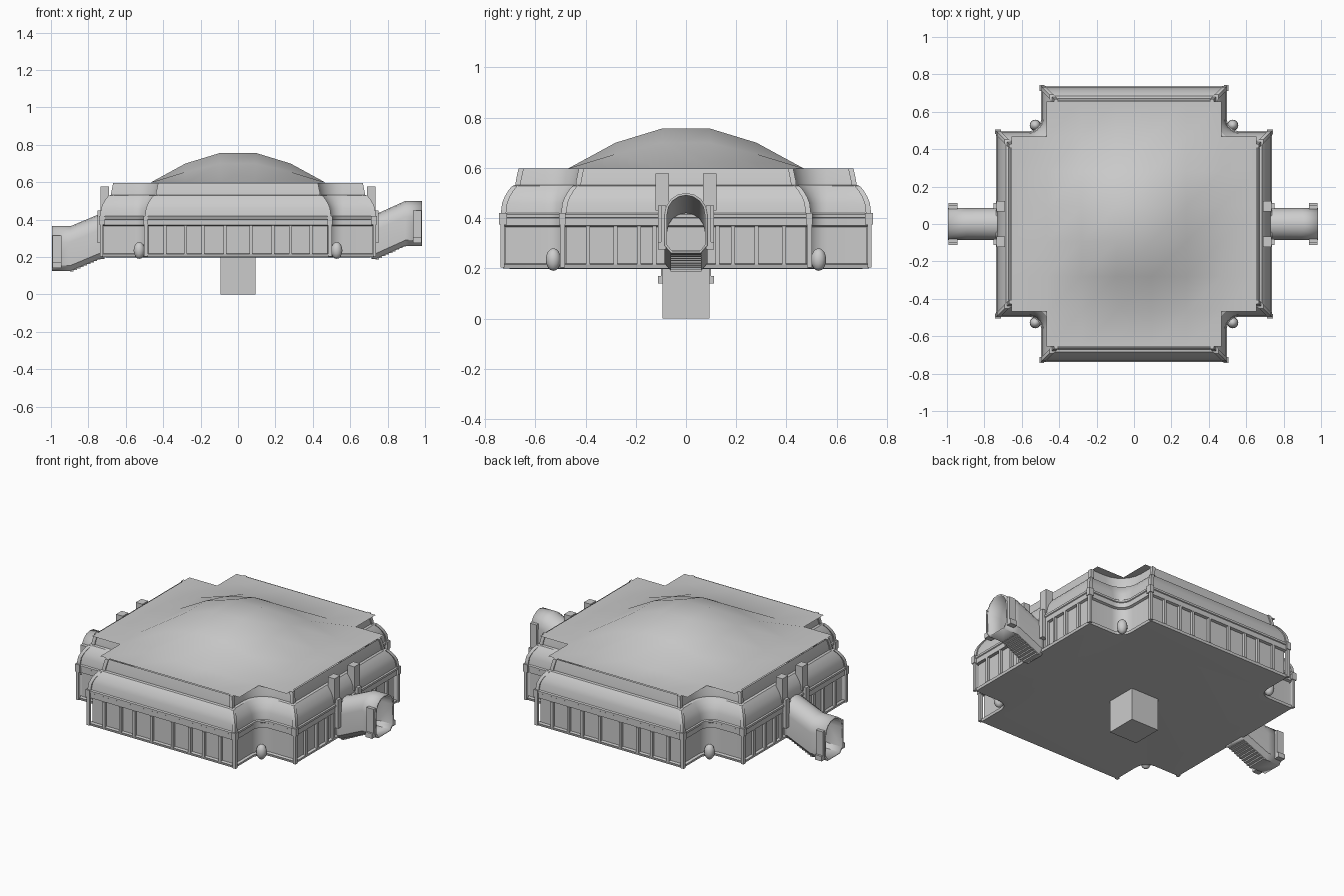
import bpy, bmesh, math
from mathutils import Matrix

if "Cube" in bpy.data.objects:
    bpy.data.objects.remove(bpy.data.objects["Cube"])

grey = bpy.data.materials.new("plain_grey")
grey.use_nodes = True
grey.diffuse_color = (0.6, 0.6, 0.6, 1)
grey.node_tree.nodes["Principled BSDF"].inputs["Base Color"].default_value = (0.6, 0.6, 0.6, 1)

OUT, ARM, FIL = 0.74, 0.5, 0.56    # arm reach, arm half width, fillet centre


def finish(name, bm, angle=None, recalc=True):
    if recalc:
        bmesh.ops.recalc_face_normals(bm, faces=bm.faces)
    mesh = bpy.data.meshes.new(name)
    bm.to_mesh(mesh)
    bm.free()
    mesh.materials.append(grey)
    ob = bpy.data.objects.new(name, mesh)
    bpy.context.collection.objects.link(ob)
    if angle:
        bpy.ops.object.select_all(action='DESELECT')
        ob.select_set(True)
        bpy.context.view_layer.objects.active = ob
        bpy.ops.object.shade_smooth_by_angle(angle=math.radians(angle))
    return ob


def add_box(bm, lo, hi, turn=0):
    size = [b - a for a, b in zip(lo, hi)]
    mid = [(a + b) / 2 for a, b in zip(lo, hi)]
    m = Matrix.Rotation(turn, 4, 'Z') @ Matrix.Translation(mid) @ Matrix.Diagonal((*size, 1))
    bmesh.ops.create_cube(bm, size=1, matrix=m)


def loft(bm, rings, cap_first=False, closed=True):
    rows = [[bm.verts.new(p) for p in ring] for ring in rings]
    n = len(rows[0])
    for a, b in zip(rows, rows[1:]):
        for i in range(n if closed else n - 1):
            j = (i + 1) % n
            bm.faces.new((a[i], a[j], b[j], b[i]))
    if cap_first:
        bm.faces.new(rows[0][::-1])
    return rows


def plan(d, z):
    """Cross-shaped outline with rounded inner corners, inset by d."""
    quarter = [(OUT - d, ARM - d)]
    r = FIL - ARM + d
    for k in range(7):
        a = math.radians(270 - 15 * k)
        quarter.append((FIL + r * math.cos(a), FIL + r * math.sin(a)))
    quarter.append((ARM - d, OUT - d))
    ring = []
    for q in range(4):
        for x, y in quarter:
            for _ in range(q):
                x, y = -y, x
            ring.append((x, y, z))
    return ring


# Walls: base band, recessed wall, cornice, curved eave and upper step
COVE = [(0.01, 0.42), (0.015, 0.46), (0.025, 0.485), (0.04, 0.51), (0.055, 0.528),
        (0.068, 0.532), (0.07, 0.55), (0.08, 0.597)]
BASE = [(0.06, 0.197), (0.012, 0.2), (0.008, 0.215), (0.022, 0.22), (0.022, 0.365),
        (0.008, 0.37), (0.008, 0.4), (0.003, 0.403), (0.003, 0.415)]
bm = bmesh.new()
loft(bm, [plan(d, z) for d, z in BASE + COVE], cap_first=True)
finish("walls", bm, 30, recalc=False)

# Roof: square grid without its corner cells, raised into a low dome
CELL = 1.31 / 7
HEIGHT = {(0, 0): 0.757, (0, 1): 0.70, (1, 0): 0.70, (1, 1): 0.655}
bm = bmesh.new()
grid = {}
for i in range(8):
    for j in range(8):
        ring = tuple(int(abs(k - 3.5)) for k in (i, j))
        if ring != (3, 3):
            grid[i, j] = bm.verts.new(((i - 3.5) * CELL, (j - 3.5) * CELL, HEIGHT.get(ring, 0.598)))
for i in range(7):
    for j in range(7):
        keys = [(i, j), (i + 1, j), (i + 1, j + 1), (i, j + 1)]
        if all(k in grid for k in keys):
            bm.faces.new([grid[k] for k in keys])
finish("domed_roof", bm, 60, recalc=False)

# Ribs and corner posts around the lower wall
ribs, posts, trim = bmesh.new(), bmesh.new(), bmesh.new()
for q in range(4):
    turn = q * math.pi / 2
    for s in (-1, 1):
        for y in (0.07, 0.187, 0.28, 0.39):
            if q % 2 == 0 and y < 0.1:
                y = 0.125
            add_box(ribs, (0.7, s * y - 0.008, 0.215), (0.734, s * y + 0.008, 0.368), turn)
        c = s * 0.492
        add_box(posts, (0.722, c - 0.01, 0.203), (0.739, c + 0.01, 0.42), turn)
        add_box(posts, (0.712, c - 0.014, 0.375), (0.744, c + 0.012, 0.42), turn)
        # Mitre trim up the curved eave
        spin = Matrix.Rotation(turn, 4, 'Z')
        w = 0.007
        rows = []
        for d, z in COVE:
            x, y = OUT - d, s * (ARM - d)
            rows.append([(x + w, y + s * w, z), (x + w, y - s * 2 * w, z),
                         (x - 2 * w, y - s * 2 * w, z), (x - 2 * w, y + s * w, z)])
        new = loft(trim, rows, cap_first=True)
        trim.faces.new(new[-1])
        bmesh.ops.transform(trim, matrix=spin, verts=[v for r in new for v in r])
finish("wall_ribs", ribs)
finish("corner_posts", posts)
finish("eave_corner_trim", trim, 30)

# Small round hoods in the inner corners
bm = bmesh.new()
for sx in (-1, 1):
    for sy in (-1, 1):
        m = Matrix.Translation((sx * 0.528, sy * 0.528, 0.235)) @ Matrix.Diagonal((1, 1, 1.5, 1))
        bmesh.ops.create_uvsphere(bm, u_segments=12, v_segments=8, radius=0.03, matrix=m)
finish("corner_hoods", bm, 40)

# Supporting block
bm = bmesh.new()
add_box(bm, (-0.094, -0.094, 0), (0.094, 0.094, 0.2))
finish("support_block", bm)


def arch(x, z, grow=0.0):
    """Open-ended tunnel section with chamfered foot and round top."""
    r = 0.085 + grow
    pts = [(-0.06, -grow), (0.06, -grow), (r, 0.03)]
    for k in range(9):
        a = math.pi * k / 8
        pts.append((r * math.cos(a), 0.155 + r * math.sin(a)))
    pts.append((-r, 0.03))
    return [(x, y, z + h) for y, h in pts]


# Entrance tunnels: one climbs, the other descends
for side, rise, word in ((1, 0.07, "left"), (-1, -0.065, "right")):
    bm = bmesh.new()
    end = 0.985 if side > 0 else 0.995
    path = [(0.715, 0.19), (0.74, 0.19), (0.895, 0.19 + rise), (end, 0.19 + rise)]
    loft(bm, [arch(side * x, z) for x, z in path])
    ob = finish(word + "_tunnel", bm, 35)
    shell = ob.modifiers.new("shell", 'SOLIDIFY')
    shell.thickness = 0.01

    # Stepped floor
    bm = bmesh.new()
    for k in range(9):
        x = 0.735 + 0.018 * k
        z = 0.187 + rise * k / 8
        xs = sorted((side * x, side * (x + 0.018)))
        add_box(bm, (xs[0], -0.062, z), (xs[1], 0.062, z + 0.014))
    finish(word + "_tunnel_steps", bm)

    # Door jambs, wall jambs and upright blocks above the cornice
    jambs, blocks = bmesh.new(), bmesh.new()
    z = 0.19 + rise
    for s in (-1, 1):
        ys = sorted((s * 0.08, s * 0.112))
        xs = sorted((side * (end - 0.05), side * (end - 0.004)))
        add_box(jambs, (xs[0], ys[0], z + 0.015), (xs[1], ys[0] + 0.032, z + 0.045))
        ys2 = sorted((s * 0.08, s * 0.1))
        add_box(jambs, (xs[0], ys2[0], z + 0.02), (xs[1], ys2[1], z + 0.19))
        xs = sorted((side * 0.71, side * 0.752))
        add_box(jambs, (xs[0], ys[0], 0.275), (xs[1], ys[1], 0.45))
        xs = sorted((side * 0.69, side * 0.735))
        ys = sorted((s * 0.068, s * 0.122))
        add_box(blocks, (xs[0], ys[0], 0.43), (xs[1], ys[1], 0.578))
    finish(word + "_door_jambs", jambs)
    finish(word + "_upright_blocks", blocks)
